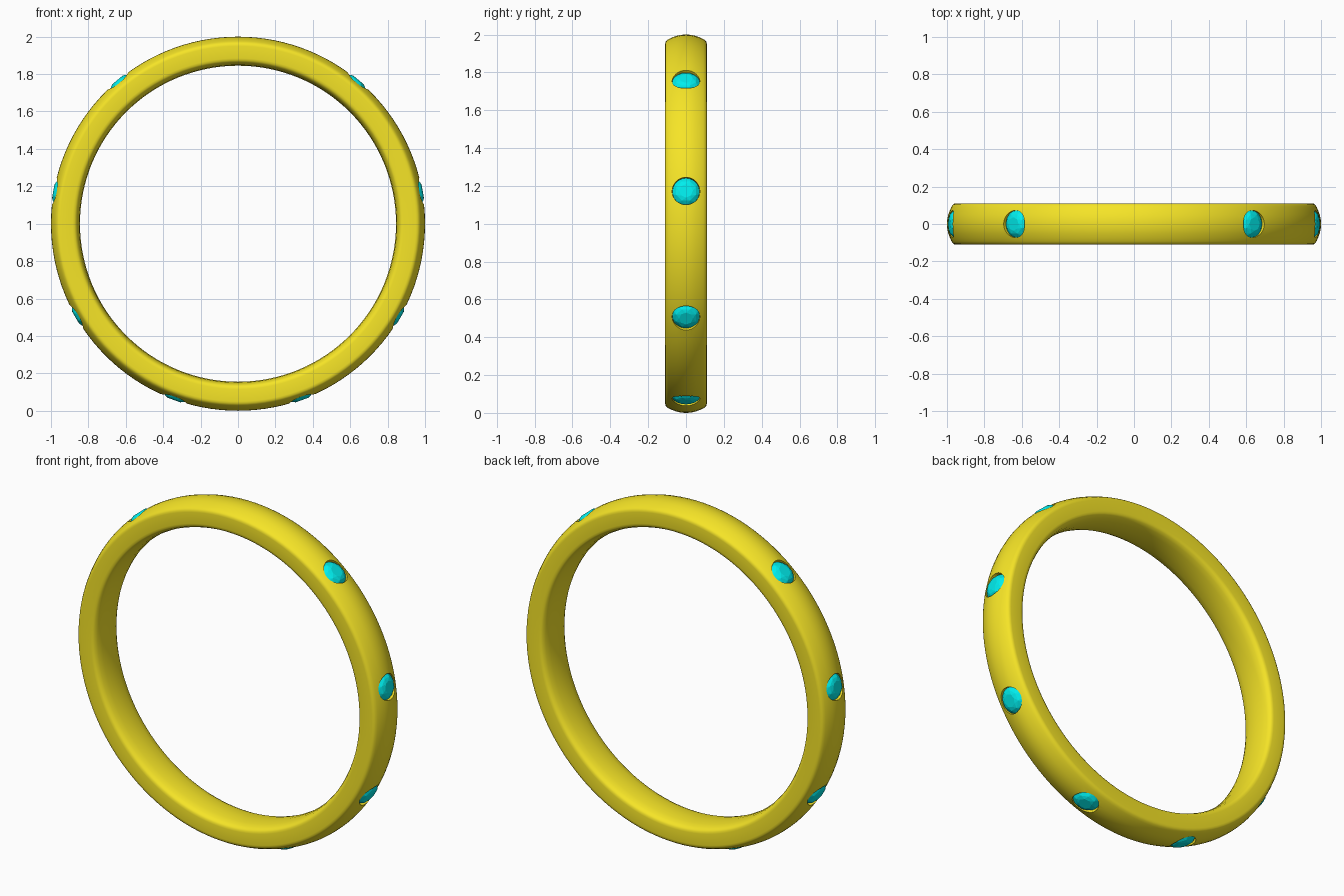
import bpy, bmesh, math
from mathutils import Matrix, Vector

if "Cube" in bpy.data.objects:
    bpy.data.objects.remove(bpy.data.objects["Cube"])

CENTER = Vector((0, 0, 1))


def material(name, color):
    m = bpy.data.materials.new(name)
    m.diffuse_color = color
    m.use_nodes = True
    m.node_tree.nodes["Principled BSDF"].inputs["Base Color"].default_value = m.diffuse_color
    return m


def make_object(name, bm, mat=None):
    bmesh.ops.recalc_face_normals(bm, faces=bm.faces)
    me = bpy.data.meshes.new(name)
    bm.to_mesh(me)
    bm.free()
    ob = bpy.data.objects.new(name, me)
    bpy.context.collection.objects.link(ob)
    if mat:
        me.materials.append(mat)
    return ob


def loft(bm, rings, closed=False):
    """Skin a list of equal-length vertex loops."""
    n = len(rings[0])
    pairs = list(zip(rings, rings[1:] + rings[:1])) if closed else list(zip(rings, rings[1:]))
    for a, b in pairs:
        for i in range(n):
            j = (i + 1) % n
            bm.faces.new((a[i], a[j], b[j], b[i]))


def stone_matrix(deg):
    """Local z points outwards from the ring centre."""
    return Matrix.Translation(CENTER) @ Matrix.Rotation(math.radians(90 - deg), 4, 'Y')


gold = material("gold", (0.92, 0.78, 0.02, 1))
cyan = material("cyan_stone", (0.0, 0.85, 0.85, 1))

# Band: domed outside, softly rounded inside, flat sides
half = [(0.0, 1.0), (0.025, 0.9985), (0.05, 0.993), (0.075, 0.984), (0.092, 0.976),
        (0.103, 0.969), (0.109, 0.96), (0.11, 0.95), (0.11, 0.885),
        (0.108, 0.874), (0.102, 0.865), (0.085, 0.856), (0.055, 0.849), (0.0, 0.845)]
profile = half + [(-y, r) for y, r in half[-2:0:-1]]
bm = bmesh.new()
SEG = 128
loops = []
for k in range(SEG):
    a = 2 * math.pi * k / SEG
    loops.append([bm.verts.new((r * math.cos(a), y, 1 + r * math.sin(a))) for y, r in profile])
loft(bm, loops, closed=True)
band = make_object("ring_band", bm, gold)

# Eight stones at 40 degree steps, the top place left empty
angles = [90 + 40 * i for i in range(1, 9)]

# Round seats cut into the band
bm = bmesh.new()
for deg in angles:
    bmesh.ops.create_cone(bm, cap_ends=True, segments=32, radius1=0.035, radius2=0.0735, depth=0.03,
                          matrix=stone_matrix(deg) @ Matrix.Translation((0, 0, 0.945)))
    top = max((f for f in bm.faces if len(f.verts) == 32),
              key=lambda f: (f.calc_center_median() - CENTER).dot(
                  stone_matrix(deg).to_3x3() @ Vector((0, 0, 1))))
    ext = bmesh.ops.extrude_face_region(bm, geom=[top])
    bmesh.ops.translate(bm, verts=[v for v in ext['geom'] if isinstance(v, bmesh.types.BMVert)],
                        vec=stone_matrix(deg).to_3x3() @ Vector((0, 0, 0.09)))
    bmesh.ops.delete(bm, geom=[top], context='FACES_ONLY')
cutter = make_object("seat_cutter", bm)
cutter.hide_render = True
mod = band.modifiers.new("seats", 'BOOLEAN')
mod.operation = 'DIFFERENCE'
mod.object = cutter
mod.solver = 'EXACT'
bpy.context.view_layer.objects.active = band
band.select_set(True)
bpy.ops.object.modifier_apply(modifier=mod.name)
bpy.data.objects.remove(cutter)
bpy.ops.object.shade_smooth_by_angle(angle=math.radians(35))

# Faceted stones: convex hull of table, crown, girdle and culet
for n, deg in enumerate(angles, 1):
    bm = bmesh.new()
    for radius, z, count, turn in [(0.036, 1.003, 8, 0), (0.056, 0.996, 8, 0.5),
                                   (0.072, 0.979, 24, 0), (0.072, 0.974, 24, 0),
                                   (0.03, 0.94, 8, 0)]:
        for i in range(count):
            a = 2 * math.pi * (i + turn) / count
            bm.verts.new((radius * math.cos(a), radius * math.sin(a), z))
    bm.verts.new((0, 0, 0.925))
    bmesh.ops.convex_hull(bm, input=bm.verts)
    bmesh.ops.dissolve_limit(bm, angle_limit=0.02, verts=bm.verts, edges=bm.edges)
    bm.transform(stone_matrix(deg))
    make_object(f"stone_{n}", bm, cyan)
